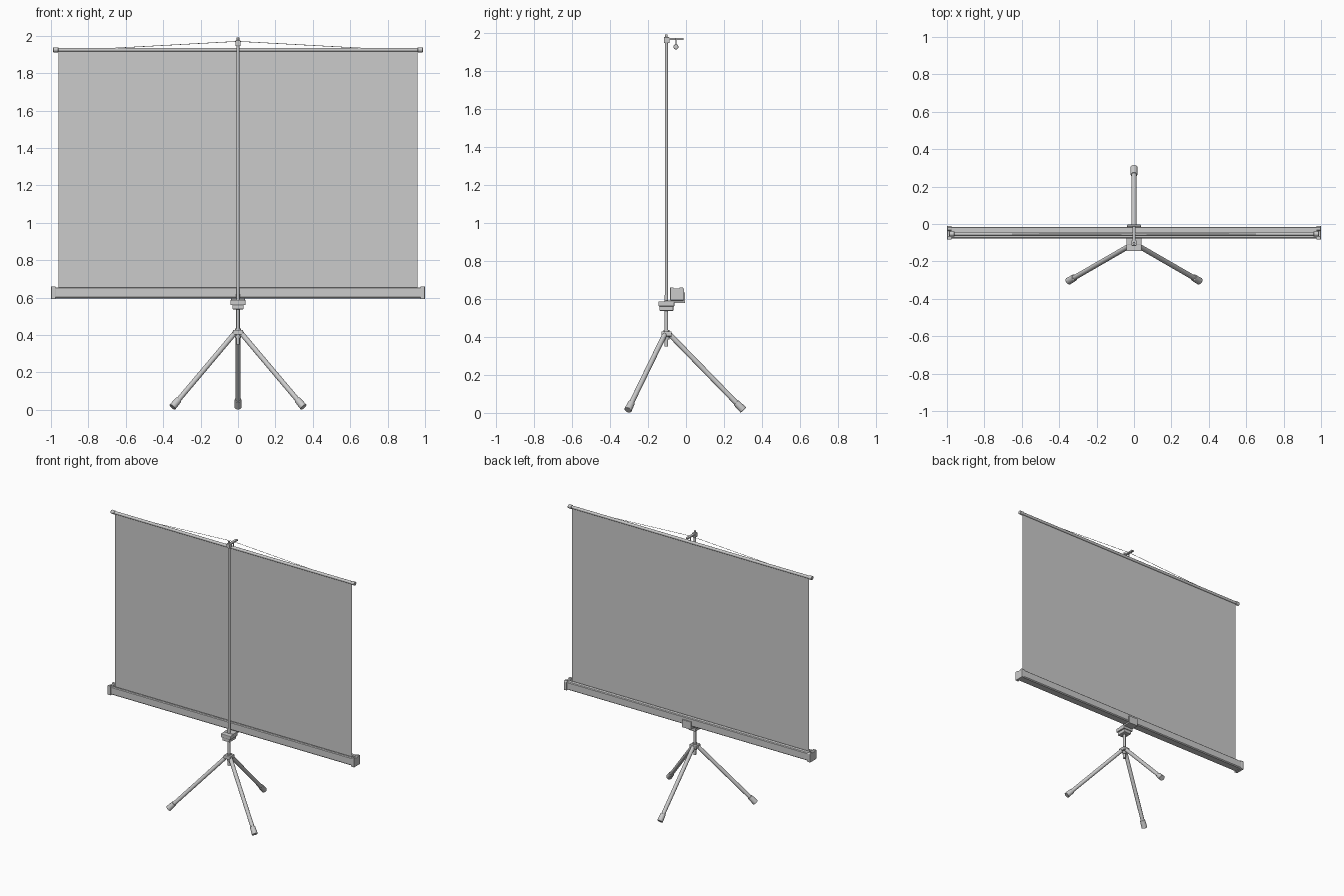
import bpy, bmesh, math
from mathutils import Vector

if "Cube" in bpy.data.objects:
    bpy.data.objects.remove(bpy.data.objects["Cube"])

PY = -0.103   # pole depth
SY = -0.053   # screen depth


def finish(name, bm, bevel=0.0, smooth=False):
    bmesh.ops.recalc_face_normals(bm, faces=bm.faces)
    me = bpy.data.meshes.new(name)
    bm.to_mesh(me)
    bm.free()
    ob = bpy.data.objects.new(name, me)
    bpy.context.collection.objects.link(ob)
    if bevel:
        m = ob.modifiers.new("bevel", 'BEVEL')
        m.width, m.segments = bevel, 2
    if smooth:
        bpy.ops.object.select_all(action='DESELECT')
        ob.select_set(True)
        bpy.context.view_layer.objects.active = ob
        bpy.ops.object.shade_smooth_by_angle(angle=math.radians(35))
    return ob


def box(name, lo, hi, bevel=0.0):
    bm = bmesh.new()
    bmesh.ops.create_cube(bm, size=1)
    for v in bm.verts:
        v.co = [(a + b) / 2 + c * (b - a) for a, b, c in zip(lo, hi, v.co)]
    return finish(name, bm, bevel)


def rod(name, a, b, r, r2=None, sides=20, bevel=0.0):
    a, b = Vector(a), Vector(b)
    d = b - a
    bm = bmesh.new()
    bmesh.ops.create_cone(bm, cap_ends=True, segments=sides, radius1=r,
                          radius2=r if r2 is None else r2, depth=d.length)
    rot = d.to_track_quat('Z', 'Y')
    for v in bm.verts:
        v.co = rot @ v.co + (a + b) / 2
    return finish(name, bm, bevel, True)


def extrude_x(name, profile, x0, x1, bevel=0.0):
    bm = bmesh.new()
    f = bm.faces.new([bm.verts.new((x0, y, z)) for y, z in profile])
    g = bmesh.ops.extrude_face_region(bm, geom=[f])
    for v in g['geom']:
        if isinstance(v, bmesh.types.BMVert):
            v.co.x = x1
    return finish(name, bm, bevel)


# Central pole: outer tube, inner tube and top cap
rod("pole_lower", (0, PY, 0.35), (0, PY, 0.62), 0.0095)
rod("pole_upper", (0, PY, 0.60), (0, PY, 1.97), 0.0085)
rod("pole_cap", (0, PY, 1.965), (0, PY, 1.99), 0.007)

# Top hook: collar, arm and hanging stem
box("hook_collar", (-0.013, PY - 0.014, 1.945), (0.013, PY + 0.016, 1.976), 0.003)
box("hook_arm", (-0.009, PY, 1.962), (0.009, -0.012, 1.973), 0.002)
rod("hook_stem", (0, SY, 1.93), (0, SY, 1.966), 0.003, sides=10)

# Screen sheet
bm = bmesh.new()
bm.faces.new([bm.verts.new(p) for p in ((-0.96, SY, 0.63), (0.96, SY, 0.63),
                                        (0.96, SY, 1.925), (-0.96, SY, 1.925))])
finish("screen_sheet", bm)

# Top bar with end caps and hanging cord
rod("top_bar", (-0.97, SY, 1.925), (0.97, SY, 1.925), 0.0105)
for s, side in ((-1, "left"), (1, "right")):
    rod("top_bar_cap_" + side, (s * 0.96, SY, 1.925), (s * 0.988, SY, 1.925), 0.0135, bevel=0.002)
    rod("cord_" + side, (0, SY, 1.970), (s * 0.66, SY, 1.934), 0.0015, sides=6)

# Roller housing: a slotted channel
housing = [(-0.078, 0.602), (-0.072, 0.596), (-0.022, 0.596), (-0.015, 0.602),
           (-0.015, 0.650), (-0.020, 0.655), (-0.044, 0.655), (-0.044, 0.646),
           (-0.062, 0.646), (-0.062, 0.655), (-0.073, 0.655), (-0.078, 0.650)]
extrude_x("roller_housing", housing, -0.98, 0.98)
cap = [(-0.083, 0.592), (-0.011, 0.592), (-0.011, 0.652), (-0.018, 0.660),
       (-0.032, 0.660), (-0.036, 0.654), (-0.062, 0.654), (-0.066, 0.660), (-0.083, 0.660)]
for s, side in ((-1, "left"), (1, "right")):
    extrude_x("housing_cap_" + side, cap, s * 0.976, s * 0.999, 0.002)

# L-shaped bracket under and behind the housing
bracket = [(-0.11, 0.578), (-0.004, 0.578), (-0.004, 0.634), (-0.013, 0.634),
           (-0.013, 0.590), (-0.11, 0.590)]
extrude_x("housing_bracket", bracket, -0.038, 0.038, 0.002)

# Sliding clamp on the pole
box("clamp_upper", (-0.040, PY - 0.042, 0.560), (0.040, PY + 0.042, 0.587), 0.004)
box("clamp_lower", (-0.030, PY - 0.037, 0.537), (0.030, PY + 0.037, 0.562), 0.004)

# Tripod hub, legs and rubber feet
box("tripod_hub", (-0.027, PY - 0.027, 0.402), (0.027, PY + 0.027, 0.428), 0.004)
rod("hub_sleeve", (0, PY, 0.385), (0, PY, 0.436), 0.015)
for deg, side in ((90, "back"), (210, "left"), (330, "right")):
    c, s = math.cos(math.radians(deg)), math.sin(math.radians(deg))
    top = Vector((0.018 * c, PY + 0.018 * s, 0.412))
    tip = Vector((0.405 * c, PY + 0.405 * s, 0.0145))
    rod("leg_" + side, top, top.lerp(tip, 0.97), 0.0135)
    rod("foot_" + side, top.lerp(tip, 0.90), tip, 0.018, 0.020, bevel=0.002)
